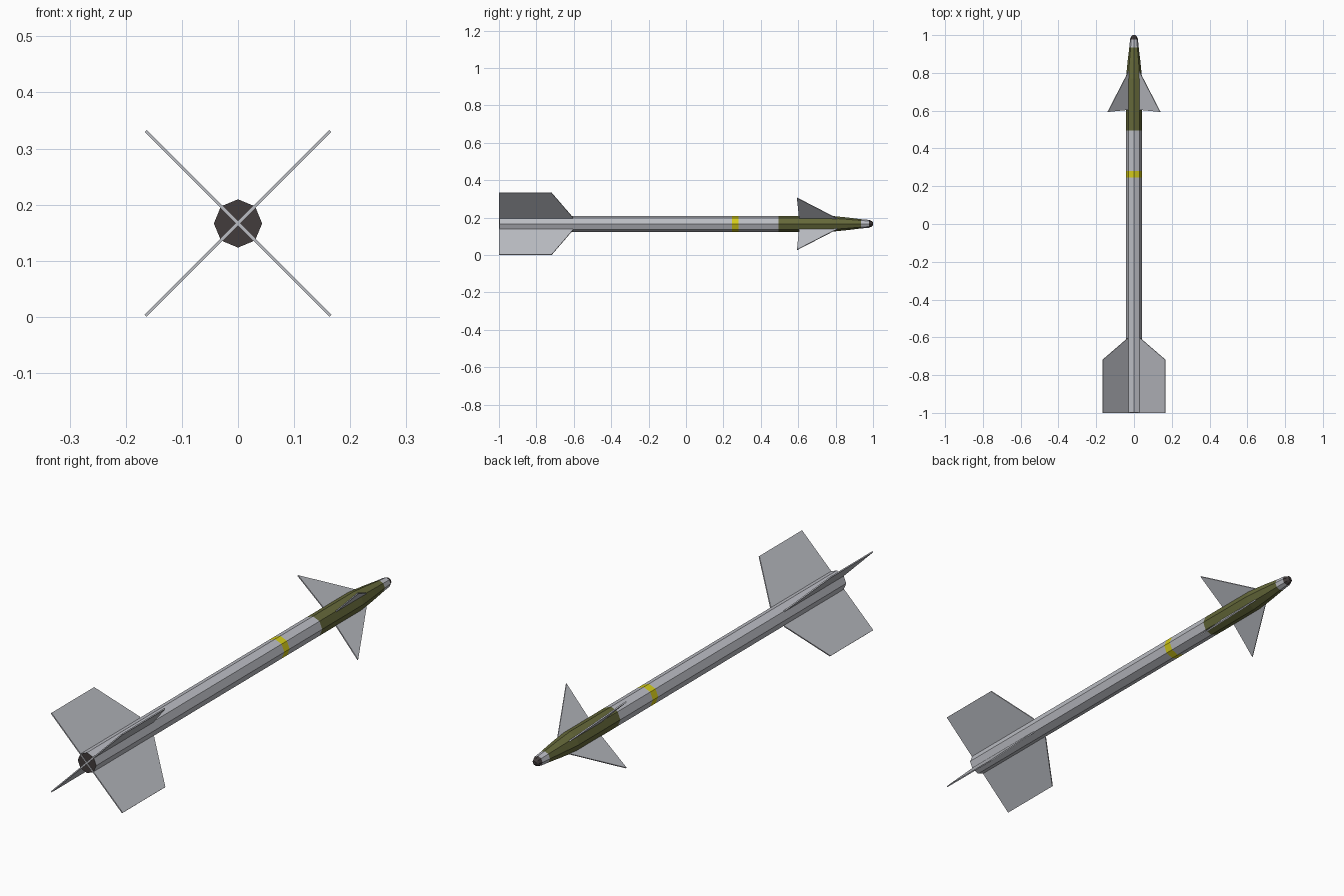
import bpy, bmesh, math
from mathutils import Vector

if "Cube" in bpy.data.objects:
    bpy.data.objects.remove(bpy.data.objects["Cube"])

CZ = 0.1665   # height of the body axis
SIDES = 8


def material(name, rgb):
    m = bpy.data.materials.new(name)
    m.diffuse_color = (*rgb, 1)
    m.use_nodes = True
    m.node_tree.nodes["Principled BSDF"].inputs["Base Color"].default_value = m.diffuse_color
    return m


GREY = material("light grey", (0.50, 0.51, 0.55))
OLIVE = material("olive green", (0.13, 0.14, 0.042))
YELLOW = material("yellow", (0.66, 0.60, 0.01))
DARK = material("dark charcoal", (0.055, 0.045, 0.045))
MATS = [GREY, OLIVE, YELLOW, DARK]


def finish(bm, name, mats):
    bmesh.ops.recalc_face_normals(bm, faces=bm.faces)
    me = bpy.data.meshes.new(name)
    bm.to_mesh(me)
    bm.free()
    for m in mats:
        me.materials.append(m)
    ob = bpy.data.objects.new(name, me)
    bpy.context.collection.objects.link(ob)
    return ob


# Body: octagonal rings (y, radius, colour of the section ahead of the ring)
rings = [(-0.998, 0.043, 0), (0.245, 0.043, 2), (0.28, 0.043, 0),
         (0.495, 0.043, 1), (0.77, 0.043, 1), (0.86, 0.034, 1),
         (0.935, 0.025, 0), (0.978, 0.021, 3), (0.993, 0.015, 3), (1.0, 0.007, 3)]
bm = bmesh.new()
loops = []
for y, r, _ in rings:
    loops.append([bm.verts.new((r * math.cos(a), y, CZ + r * math.sin(a)))
                  for a in (2 * math.pi * i / SIDES for i in range(SIDES))])
for (_, _, col), a, b in zip(rings, loops, loops[1:]):
    for i in range(SIDES):
        j = (i + 1) % SIDES
        bm.faces.new((a[i], a[j], b[j], b[i])).material_index = col
for end in (loops[0], loops[-1]):
    bm.faces.new(end).material_index = 3
finish(bm, "body", MATS)


# Fins: flat plates of a (y, radius) outline, four around the axis
def fins(name, outline, thick):
    for k in range(4):
        a = math.radians(45 + 90 * k)
        out = Vector((math.cos(a), 0, math.sin(a)))
        side = Vector((-math.sin(a), 0, math.cos(a))) * thick / 2
        bm = bmesh.new()
        p, q = [[bm.verts.new(Vector((0, y, CZ)) + out * r + side * s)
                 for y, r in outline] for s in (-1, 1)]
        bm.faces.new(p)
        bm.faces.new(q[::-1])
        n = len(outline)
        for i in range(n):
            j = (i + 1) % n
            bm.faces.new((p[i], p[j], q[j], q[i]))
        finish(bm, f"{name}_{k + 1}", [GREY])


fins("tail_fin", [(-1.0, 0.0), (-1.0, 0.233), (-0.718, 0.233), (-0.605, 0.048), (-0.6, 0.0)], 0.005)
fins("front_fin", [(0.606, 0.02), (0.593, 0.197), (0.80, 0.046), (0.835, 0.02)], 0.005)
